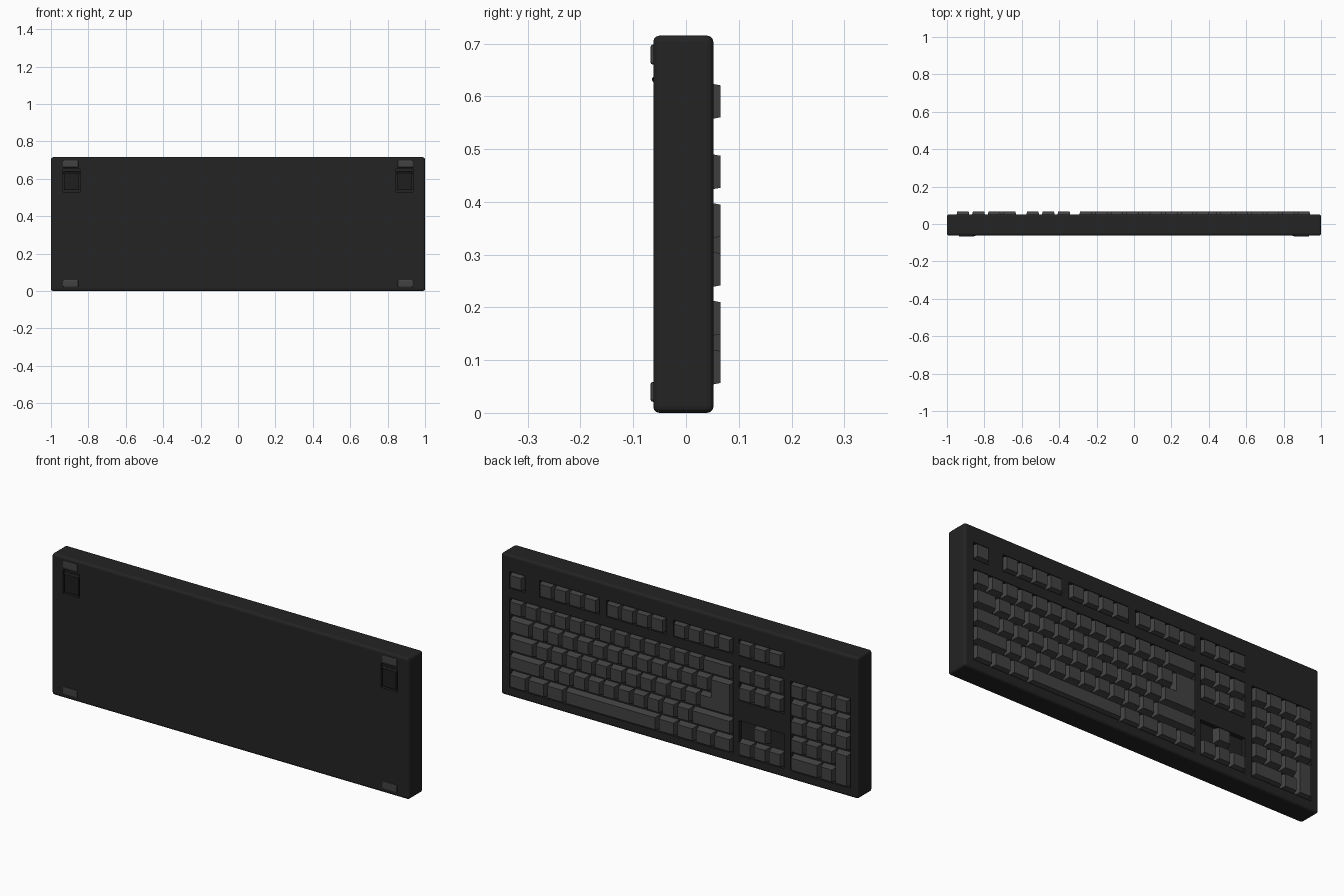
import bpy, bmesh, math
from mathutils import Matrix, Vector

if "Cube" in bpy.data.objects:
    bpy.data.objects.remove(bpy.data.objects["Cube"])

U, PITCH = 0.0833, 0.0925             # key column and row spacing
MAIN, NAV, PAD = 0.95, -0.333, -0.623  # left edge of each key block (keys face +y)
ROWS = [0.5905, 0.457, 0.3645, 0.272, 0.1795, 0.087]
FLOOR, DECK, KEYTOP = 0.03, 0.052, 0.0655


def material(name, v):
    m = bpy.data.materials.new(name)
    m.diffuse_color = (v, v, v, 1)
    m.use_nodes = True
    m.node_tree.nodes["Principled BSDF"].inputs["Base Color"].default_value = m.diffuse_color
    return m


BLACK = material("case_black", 0.017)
GREY = material("key_grey", 0.055)
DARK = material("leg_black", 0.013)


def finish(bm, name, mat):
    bmesh.ops.recalc_face_normals(bm, faces=bm.faces[:])
    me = bpy.data.meshes.new(name)
    bm.to_mesh(me)
    bm.free()
    ob = bpy.data.objects.new(name, me)
    bpy.context.collection.objects.link(ob)
    me.materials.append(mat)
    return ob


def add_box(bm, x0, x1, y0, y1, z0, z1):
    c = Vector(((x0 + x1) / 2, (y0 + y1) / 2, (z0 + z1) / 2))
    s = Matrix.Diagonal((abs(x1 - x0), abs(y1 - y0), abs(z1 - z0), 1))
    bmesh.ops.create_cube(bm, size=1, matrix=Matrix.Translation(c) @ s)


def inset(pts, dx, dz):
    # shrink a right-angled counter-clockwise outline
    out = []
    n = len(pts)
    for i, (x, z) in enumerate(pts):
        ox = oz = 0
        for a, b in ((pts[i - 1], pts[i]), (pts[i], pts[(i + 1) % n])):
            ex, ez = b[0] - a[0], b[1] - a[1]
            if abs(ex) > abs(ez):
                oz += math.copysign(1, ex)
            else:
                ox -= math.copysign(1, ez)
        out.append((x + ox * dx, z + oz * dz))
    return out


def add_cap(bm, outline, top=KEYTOP):
    low = [bm.verts.new((x, FLOOR - 0.001, z)) for x, z in inset(outline, 0.0027, 0.009)]
    high = [bm.verts.new((x, top, z)) for x, z in inset(outline, 0.011, 0.016)]
    bm.faces.new(low)
    bm.faces.new(high)
    n = len(low)
    for i in range(n):
        j = (i + 1) % n
        bm.faces.new((low[i], low[j], high[j], high[i]))


def add_key(bm, left, u, w, row, last=None):
    last = row if last is None else last
    x1, x0 = left - u * U, left - (u + w) * U
    z0, z1 = ROWS[last] - PITCH / 2, ROWS[row] + PITCH / 2
    add_cap(bm, [(x0, z0), (x1, z0), (x1, z1), (x0, z1)])


def add_row(bm, left, u, widths, row):
    for w in widths:
        add_key(bm, left, u, w, row)
        u += w


# case: rounded slab with key wells and leg slots cut out
bm = bmesh.new()
add_box(bm, -1, 1, -0.062, DECK, 0, 0.715)
bmesh.ops.bevel(bm, geom=bm.edges[:], offset=0.012, segments=3, profile=0.5, affect='EDGES')
case = finish(bm, "case", BLACK)

bm = bmesh.new()
wells = [(MAIN, 0, 1, 0, 0), (MAIN, 2, 4, 0, 0), (MAIN, 6.5, 4, 0, 0), (MAIN, 11, 4, 0, 0),
         (MAIN, 0, 15, 1, 5), (NAV, 0, 3, 0, 0), (NAV, 0, 3, 1, 2), (NAV, 0, 3, 4, 5),
         (PAD, 0, 4, 1, 5)]
for left, u, w, r0, r1 in wells:
    add_box(bm, left - (u + w) * U - 0.001, left - u * U + 0.001, FLOOR, 0.1,
            ROWS[r1] - 0.042, ROWS[r0] + 0.042)
for s in (-1, 1):
    add_box(bm, s * 0.89 - 0.046, s * 0.89 + 0.046, -0.1, -0.048, 0.53, 0.652)
cutter = finish(bm, "well_cutter", BLACK)
cutter.hide_render = True
mod = case.modifiers.new("wells", 'BOOLEAN')
mod.operation = 'DIFFERENCE'
mod.solver = 'EXACT'
mod.object = cutter
bpy.context.view_layer.objects.active = case
bpy.ops.object.modifier_apply(modifier=mod.name)
bpy.data.objects.remove(cutter)

# function keys
bm = bmesh.new()
add_key(bm, MAIN, 0, 1, 0)
for start in (2, 6.5, 11):
    add_row(bm, MAIN, start, [1] * 4, 0)
finish(bm, "function_keys", GREY)

# main typing block
bm = bmesh.new()
add_row(bm, MAIN, 0, [1] * 13 + [2], 1)
add_row(bm, MAIN, 0, [1.5] + [1] * 12, 2)
add_row(bm, MAIN, 0, [1.75] + [1] * 11, 3)
add_row(bm, MAIN, 0, [2.25] + [1] * 10 + [2.75], 4)
add_row(bm, MAIN, 0, [1.25] * 3 + [6.25] + [1.25] * 4, 5)
finish(bm, "typing_keys", GREY)

# L-shaped return key
bm = bmesh.new()
xr, xa, xb = (MAIN - u * U for u in (15, 12.75, 13.5))
zl, zm, zt = ROWS[3] - PITCH / 2, ROWS[3] + PITCH / 2, ROWS[2] + PITCH / 2
add_cap(bm, [(xr, zl), (xa, zl), (xa, zm), (xb, zm), (xb, zt), (xr, zt)])
finish(bm, "return_key", GREY)

# navigation and arrow keys
bm = bmesh.new()
for r in (0, 1, 2, 5):
    add_row(bm, NAV, 0, [1] * 3, r)
add_key(bm, NAV, 1, 1, 4)
finish(bm, "navigation_keys", GREY)

# number pad
bm = bmesh.new()
for r in (1, 2, 3):
    add_row(bm, PAD, 0, [1] * 4, r)
add_row(bm, PAD, 0, [1] * 3, 4)
add_row(bm, PAD, 0, [2, 1], 5)
add_key(bm, PAD, 3, 1, 4, 5)
finish(bm, "number_pad_keys", GREY)

# underside: rubber pads and folded legs with hinge pins
for s, side in ((-1, "left"), (1, "right")):
    for z, end in ((0.04, "lower"), (0.679, "upper")):
        bm = bmesh.new()
        add_box(bm, s * 0.895 - 0.041, s * 0.895 + 0.041, -0.0675, -0.055, z - 0.019, z + 0.019)
        bmesh.ops.bevel(bm, geom=bm.edges[:], offset=0.005, segments=2, profile=0.5, affect='EDGES')
        finish(bm, f"{end}_{side}_pad", GREY)
    bm = bmesh.new()
    add_box(bm, s * 0.89 - 0.039, s * 0.89 + 0.039, -0.0615, -0.047, 0.539, 0.636)
    bmesh.ops.create_cone(bm, cap_ends=True, segments=16, radius1=0.006, radius2=0.006, depth=0.084,
                          matrix=Matrix.Translation((s * 0.89, -0.0585, 0.632))
                          @ Matrix.Rotation(math.pi / 2, 4, 'Y'))
    finish(bm, f"{side}_leg", DARK)
